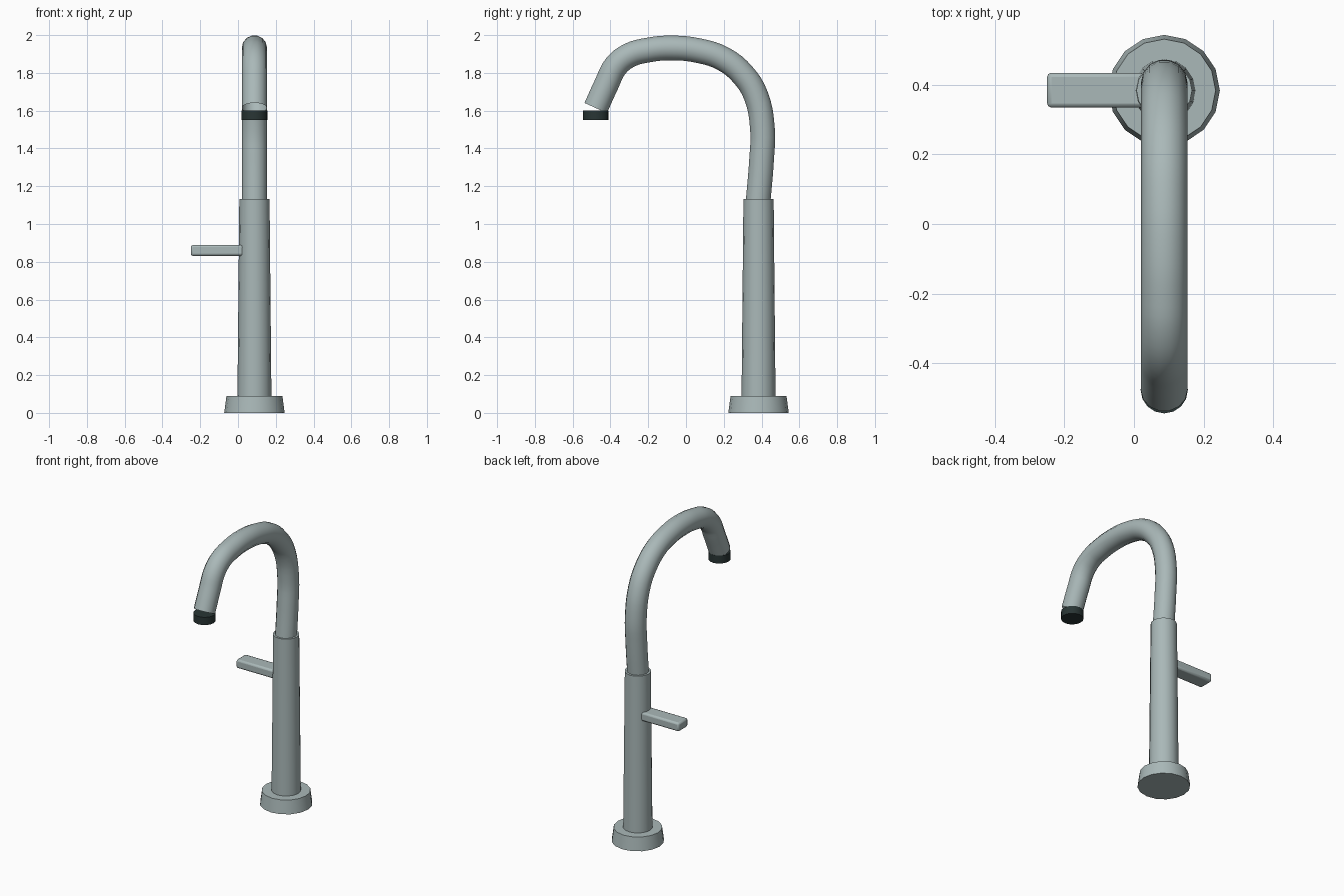
import bpy, math

if "Cube" in bpy.data.objects:
    bpy.data.objects.remove(bpy.data.objects["Cube"])

CX, CY, SIDES = 0.087, 0.384, 16


def material(name, color):
    mat = bpy.data.materials.new(name)
    mat.diffuse_color = (*color, 1)
    mat.use_nodes = True
    mat.node_tree.nodes["Principled BSDF"].inputs["Base Color"].default_value = mat.diffuse_color
    return mat


metal = material("brushed_metal", (0.40, 0.48, 0.48))
dark = material("dark_rubber", (0.022, 0.036, 0.035))


def finish(obj, name, mat=metal):
    obj.name = name
    obj.data.materials.append(mat)
    bpy.ops.object.select_all(action='DESELECT')
    obj.select_set(True)
    bpy.context.view_layer.objects.active = obj
    bpy.ops.object.shade_smooth_by_angle(angle=math.radians(35))
    return obj


def cone(name, r1, r2, z1, z2, y=CY, mat=metal):
    bpy.ops.mesh.primitive_cone_add(vertices=SIDES, radius1=r1, radius2=r2,
                                    depth=z2 - z1, location=(CX, y, (z1 + z2) / 2))
    return finish(bpy.context.object, name, mat)


# Foot flange and tapered column
cone("base_flange", 0.160, 0.148, 0.0, 0.09)
cone("column", 0.090, 0.080, 0.08, 1.132)

# Gooseneck spout, an open pipe swept along a path of (y, z) points
path = [(0.380, 1.10), (0.400, 1.34), (0.405, 1.50), (0.370, 1.68), (0.302, 1.79),
        (0.200, 1.873), (0.070, 1.917), (-0.080, 1.932), (-0.200, 1.921),
        (-0.300, 1.893), (-0.372, 1.836), (-0.420, 1.742), (-0.478, 1.614)]
curve = bpy.data.curves.new("spout", 'CURVE')
curve.dimensions = '3D'
curve.bevel_depth = 0.067
curve.bevel_resolution = 5
curve.resolution_u = 4
spline = curve.splines.new('BEZIER')
spline.bezier_points.add(len(path) - 1)
for point, (y, z) in zip(spline.bezier_points, path):
    point.co = (CX, y, z)
    point.handle_left_type = point.handle_right_type = 'AUTO'
spout = bpy.data.objects.new("spout", curve)
bpy.context.collection.objects.link(spout)
bpy.ops.object.select_all(action='DESELECT')
spout.select_set(True)
bpy.context.view_layer.objects.active = spout
bpy.ops.object.convert(target='MESH')
finish(bpy.context.object, "spout")

# Dark nozzle ring at the outlet
cone("nozzle", 0.068, 0.068, 1.55, 1.602, y=-0.477, mat=dark)

# Flat side lever with softened edges
bpy.ops.mesh.primitive_cube_add(size=1, location=(-0.1, 0.385, 0.86))
lever = bpy.context.object
lever.scale = (0.30, 0.10, 0.058)
bpy.ops.object.transform_apply(location=False, rotation=False, scale=True)
bevel = lever.modifiers.new("soft_edges", 'BEVEL')
bevel.width = 0.012
bevel.segments = 2
finish(lever, "lever")
